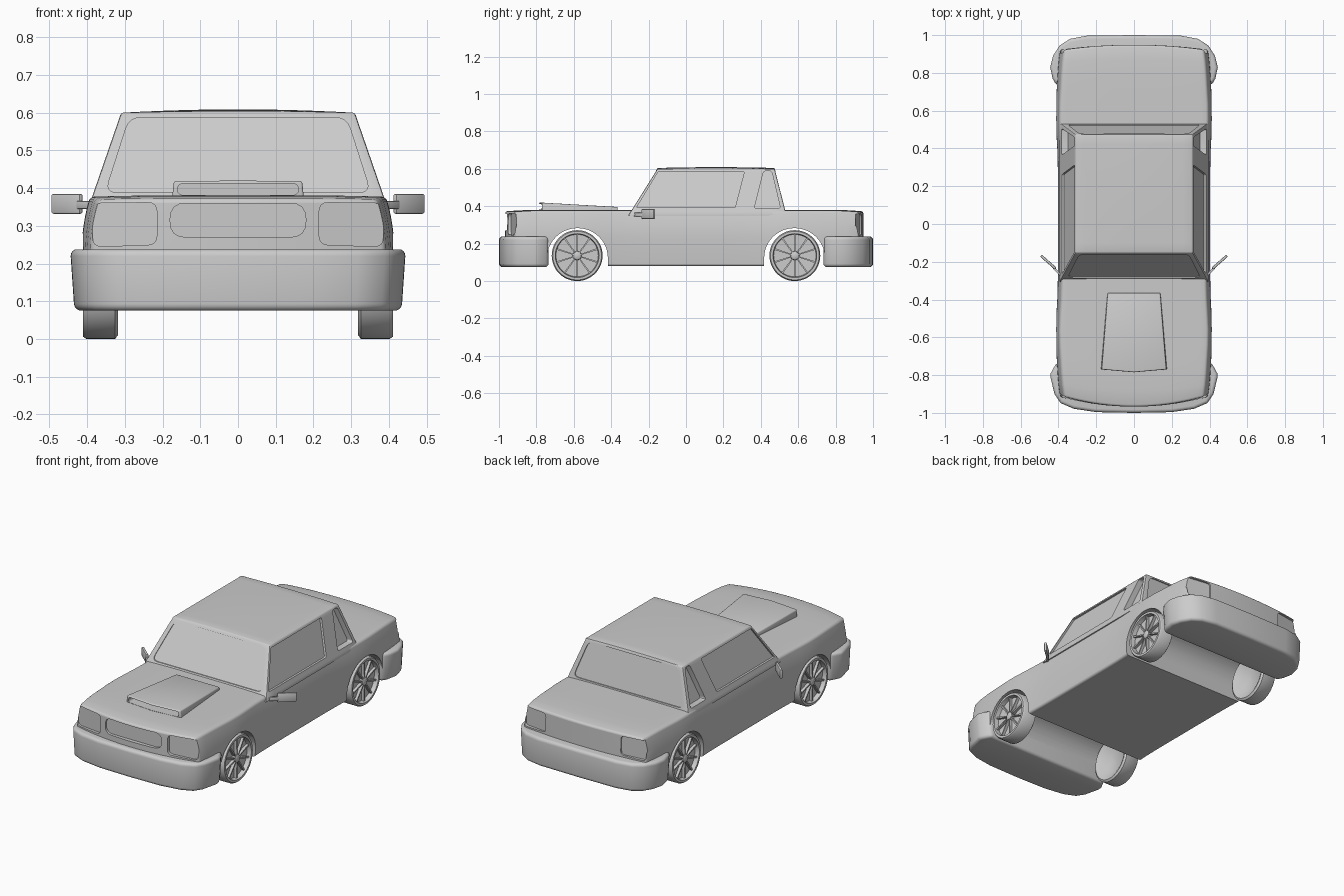
import bpy, bmesh, math
from mathutils import Vector as V

if "Cube" in bpy.data.objects:
    bpy.data.objects.remove(bpy.data.objects["Cube"])

def lerp(a, b, t):
    return a + (b - a) * t

def finish(name, bm):
    bmesh.ops.recalc_face_normals(bm, faces=bm.faces)
    me = bpy.data.meshes.new(name)
    bm.to_mesh(me)
    bm.free()
    ob = bpy.data.objects.new(name, me)
    bpy.context.collection.objects.link(ob)
    return ob

def prism(name, lower, upper):
    bm = bmesh.new()
    a = [bm.verts.new(p) for p in lower]
    b = [bm.verts.new(p) for p in upper]
    bm.faces.new(a)
    bm.faces.new(b)
    for i in range(len(a)):
        j = (i + 1) % len(a)
        bm.faces.new((a[i], a[j], b[j], b[i]))
    return finish(name, bm)

def mapped_box(name, cuts, f):
    bm = bmesh.new()
    bmesh.ops.create_cube(bm, size=2)
    bmesh.ops.subdivide_edges(bm, edges=bm.edges[:], cuts=cuts, use_grid_fill=True)
    for v in bm.verts:
        v.co = f(*v.co)
    return finish(name, bm)

def rounded(pts, r):
    # outline with each corner softened by a small curve
    out = []
    for i, p in enumerate(pts):
        p, a, b = V(p), V(pts[i - 1]), V(pts[(i + 1) % len(pts)])
        s, e = p + (a - p).normalized() * r, p + (b - p).normalized() * r
        out += [s.lerp(p, t).lerp(p.lerp(e, t), t) for t in (0, .25, .5, .75, 1)]
    return out

def cutter(pts, inward, outward):
    ob = prism("cutter", [p + V(inward) for p in pts], [p + V(outward) for p in pts])
    ob.hide_render = True
    return ob

def bevel(ob, w, seg=3, ang=40):
    m = ob.modifiers.new("bevel", 'BEVEL')
    m.width, m.segments, m.angle_limit = w, seg, math.radians(ang)

def bake(ob, cutters=(), angle=35):
    for c in cutters:
        m = ob.modifiers.new("cut", 'BOOLEAN')
        m.operation, m.object, m.solver = 'DIFFERENCE', c, 'EXACT'
    dg = bpy.context.evaluated_depsgraph_get()
    me = bpy.data.meshes.new_from_object(ob.evaluated_get(dg))
    ob.modifiers.clear()
    ob.data = me
    for c in cutters:
        bpy.data.objects.remove(c)
    bpy.ops.object.select_all(action='DESELECT')
    ob.select_set(True)
    bpy.context.view_layer.objects.active = ob
    bpy.ops.object.shade_smooth_by_angle(angle=math.radians(angle))

# lower body with flared arches and bowed ends
def body_map(u, v, w):
    y = v * .955
    flare = sum(math.exp(-((y - c) / .16) ** 2) for c in (-.58, .58))
    end = max(0, (abs(v) - .8) / .2)
    half = .403 + .012 * flare - .012 * end ** 2 - .022 * max(0, w) ** 2
    if w < 0:
        half -= .006 * w * w
    y += (.04 * end * u * u + (-.012 if v < 0 else .008) * end * (1 - u * u)) * (1 if v < 0 else -1) * (1 if v < 0 else .8)
    top = .381 - .008 * end ** 2 - .004 * u ** 4
    return V((u * half, y, lerp(.08, top, (w + 1) / 2)))

body = mapped_box("body", 23, body_map)
bevel(body, .016)
cuts = []
for yc in (-.58, .58):
    arch = [V((0, yc + .162 * math.cos(a), .125 + .158 * math.sin(a)))
            for a in [math.pi * i / 24 for i in range(25)]]
    arch += [V((0, yc - .162, 0)), V((0, yc + .162, 0))]
    cuts.append(cutter(arch, (-.6, 0, 0), (.6, 0, 0)))
for s in (-1, 1):
    head = [(s * x, -.955 + (x - .215) * .17, z) for x, z in
            ((.215, .25), (.385, .245), (.388, .36), (.215, .362))]
    tail = [(s * x, .945 - (x - .24) * .17, z) for x, z in
            ((.24, .25), (.388, .245), (.388, .36), (.24, .358))]
    cuts.append(cutter(rounded(head, .025), (0, .02, 0), (0, -.12, 0)))
    cuts.append(cutter(rounded(tail, .02), (0, -.015, 0), (0, .12, 0)))
grille = [(-.18, -.96, .27), (.18, -.96, .27), (.18, -.96, .36), (-.18, -.96, .36)]
cuts.append(cutter(rounded(grille, .042), (0, .015, 0), (0, -.1, 0)))
bake(body, cuts)

# cabin
Z0, Z1 = .38, .6
def t_of(z): return (z - Z0) / (Z1 - Z0)
def side_x(z): return lerp(.386, .31, t_of(z))
def front_y(z): return lerp(-.29, -.152, t_of(z))
def rear_y(z): return lerp(.53, .474, t_of(z))

def cabin_map(u, v, w):
    z = lerp(.35, Z1, (w + 1) / 2)
    y = lerp(front_y(z), rear_y(z), (v + 1) / 2)
    return V((u * side_x(z), y, z + .009 * (1 - u * u) * (1 - .5 * v * v) * max(0, w)))

cabin = mapped_box("cabin", 11, cabin_map)
bevel(cabin, .006, 2)
cuts = []
for s in (-1, 1):
    for quad, depth, r in (
            (((-.265, .392), (-.148, .585), (.312, .585), (.262, .392)), .012, .008),
            (((.365, .388), (.415, .588), (.458, .588), (.505, .388)), .035, .014)):
        pts = [(s * side_x(z), y, z) for y, z in quad]
        cuts.append(cutter(rounded(pts, r), (-s * depth, 0, 0), (s * .06, 0, 0)))
for f, sg in ((front_y, 1), (rear_y, -1)):
    pts = [(x, f(z), z) for x, z in ((-.352, .388), (.352, .388), (.288, .588), (-.288, .588))]
    cuts.append(cutter(rounded(pts, .035), (0, sg * .006, 0), (0, -sg * .05, 0)))
bake(cabin, cuts)

# bumpers
front_plan = [(.2, -.996), (.32, -.978), (.39, -.948), (.422, -.9), (.444, -.81), (.442, -.79), (.412, -.735)]
rear_plan = [(.25, .997), (.34, .98), (.395, .945), (.43, .89), (.445, .83), (.432, .77), (.412, .735)]
for name, plan, y in (("front_bumper", front_plan, -1), ("rear_bumper", rear_plan, 1)):
    ring = [(-a, b) for a, b in reversed(plan)] + [(0, y)] + plan
    ob = prism(name, [(a * .975, b, .075) for a, b in ring], [(a, b, .238) for a, b in ring])
    bevel(ob, .018, 4, 50)
    bake(ob)

# hood scoop with open mouth
plan = [(-.176, -.77), (0, -.785), (.176, -.77), (.142, -.365), (-.142, -.365)]
scoop = prism("hood_scoop", [(a, b, .365) for a, b in plan],
              [(a * .97, b, lerp(.42, .396, (b + .78) / .415)) for a, b in plan])
bevel(scoop, .006, 3, 30)
mouth = [(-.16, -.77, .382), (.16, -.77, .382), (.16, -.77, .412), (-.16, -.77, .412)]
bake(scoop, [cutter(rounded(mouth, .0145), (0, .06, 0), (0, -.1, 0))])

# side mirrors
def bar(name, a, b, thick, z0, z1, bev):
    a, b = V(a), V(b)
    n = V((-(b - a).y, (b - a).x)).normalized() * thick / 2
    ring = [a + n, b + n, b - n, a - n]
    ob = prism(name, [(p.x, p.y, z0) for p in ring], [(p.x, p.y, z1) for p in ring])
    bevel(ob, bev, 2)
    bake(ob)

for s in (-1, 1):
    bar("mirror_stem", (s * .375, -.285), (s * .425, -.232), .012, .345, .366, .003)
    bar("mirror_head", (s * .415, -.236), (s * .492, -.168), .014, .332, .385, .005)

# wheels: lathed tyre and dished rim, hub and ten spokes
R, SEG = .136, 48
profile = [(0, .35), (.07, .347), (.112, .322), (.125, .318), (.136, .326), (.136, .402),
           (.13, .411), (.117, .411), (.113, .386), (0, .384)]

def wheel(s, yc):
    bm = bmesh.new()
    def put(r, x, a):
        return bm.verts.new((s * x, yc + r * math.cos(a), R + r * math.sin(a)))
    def lathe(prof, n):
        rings = [[put(r, x, 2 * math.pi * i / n) for i in range(n)] for r, x in prof]
        for p, q in zip(rings, rings[1:]):
            for i in range(n):
                j = (i + 1) % n
                bm.faces.new((p[i], p[j], q[j], q[i]))
    lathe([(max(r, .0005), x) for r, x in profile], SEG)
    lathe([(.024, .384), (.022, .404), (.016, .408), (.0005, .408)], 20)
    for k in range(10):
        a = 2 * math.pi * (k + .5) / 10
        d, n = V((0, math.cos(a), math.sin(a))), V((0, -math.sin(a), math.cos(a)))
        c = V((0, yc, R))
        loops = []
        for r, h, x1 in ((.018, .003, .403), (.116, .0045, .400)):
            loops.append([bm.verts.new(c + d * r + n * o * h + V((s * x, 0, 0)))
                          for o, x in ((-1, .38), (1, .38), (1, x1), (-1, x1))])
        p, q = loops
        bm.faces.new(p)
        bm.faces.new(q)
        for i in range(4):
            j = (i + 1) % 4
            bm.faces.new((p[i], p[j], q[j], q[i]))
    bake(finish("wheel", bm))

for s in (-1, 1):
    for yc in (-.582, .582):
        wheel(s, yc)
